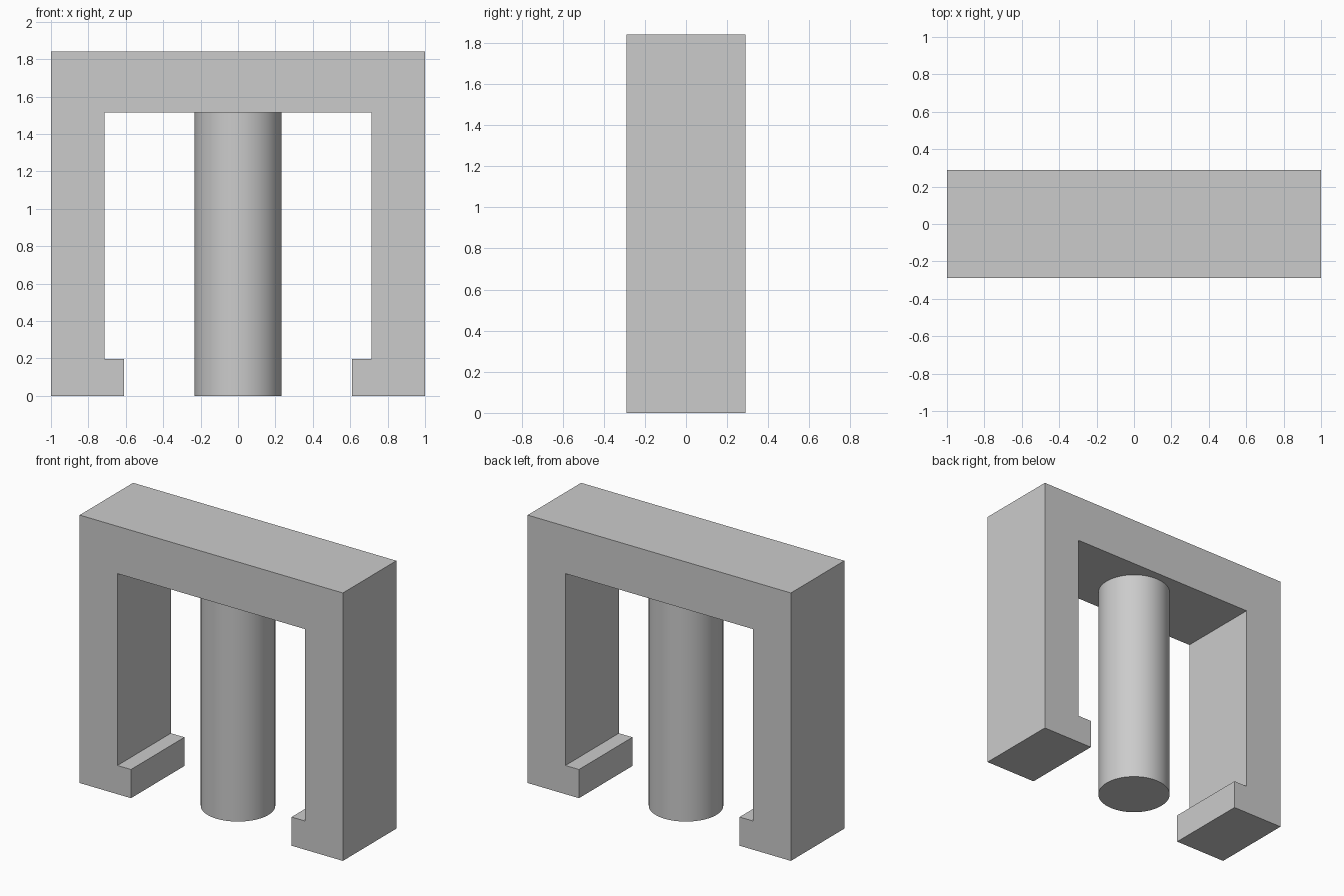
import bpy
import bmesh
import math

cube = bpy.data.objects.get("Cube")
if cube:
    bpy.data.objects.remove(cube, do_unlink=True)

HEIGHT, DEPTH = 1.84, 0.58
BAR_BOTTOM = 1.515

# Single plain grey
grey = bpy.data.materials.new("light_grey")
grey.use_nodes = True
colour = (0.6, 0.6, 0.6, 1)
grey.diffuse_color = colour
grey.node_tree.nodes["Principled BSDF"].inputs["Base Color"].default_value = colour


def add_object(name, bm):
    bmesh.ops.recalc_face_normals(bm, faces=bm.faces)
    mesh = bpy.data.meshes.new(name)
    bm.to_mesh(mesh)
    bm.free()
    mesh.materials.append(grey)
    obj = bpy.data.objects.new(name, mesh)
    bpy.context.collection.objects.link(obj)
    return obj


# Frame: mirrored half profile with inward lips at the feet, extruded in depth
half = [(1, HEIGHT), (1, 0), (0.61, 0), (0.61, 0.197), (0.713, 0.197), (0.713, BAR_BOTTOM)]
outline = half + [(-x, z) for x, z in reversed(half)]
bm = bmesh.new()
face = bm.faces.new([bm.verts.new((x, -DEPTH / 2, z)) for x, z in outline])
extruded = bmesh.ops.extrude_face_region(bm, geom=[face], use_keep_orig=True)
moved = [v for v in extruded["geom"] if isinstance(v, bmesh.types.BMVert)]
bmesh.ops.translate(bm, verts=moved, vec=(0, DEPTH, 0))
add_object("frame", bm)

# Central post hanging from the top bar
bm = bmesh.new()
bmesh.ops.create_cone(bm, cap_ends=True, segments=64, radius1=0.232, radius2=0.232, depth=BAR_BOTTOM)
bmesh.ops.translate(bm, verts=bm.verts, vec=(0, 0, BAR_BOTTOM / 2))
post = add_object("centre_post", bm)

bpy.ops.object.select_all(action="DESELECT")
post.select_set(True)
bpy.context.view_layer.objects.active = post
bpy.ops.object.shade_smooth_by_angle(angle=math.radians(30))
